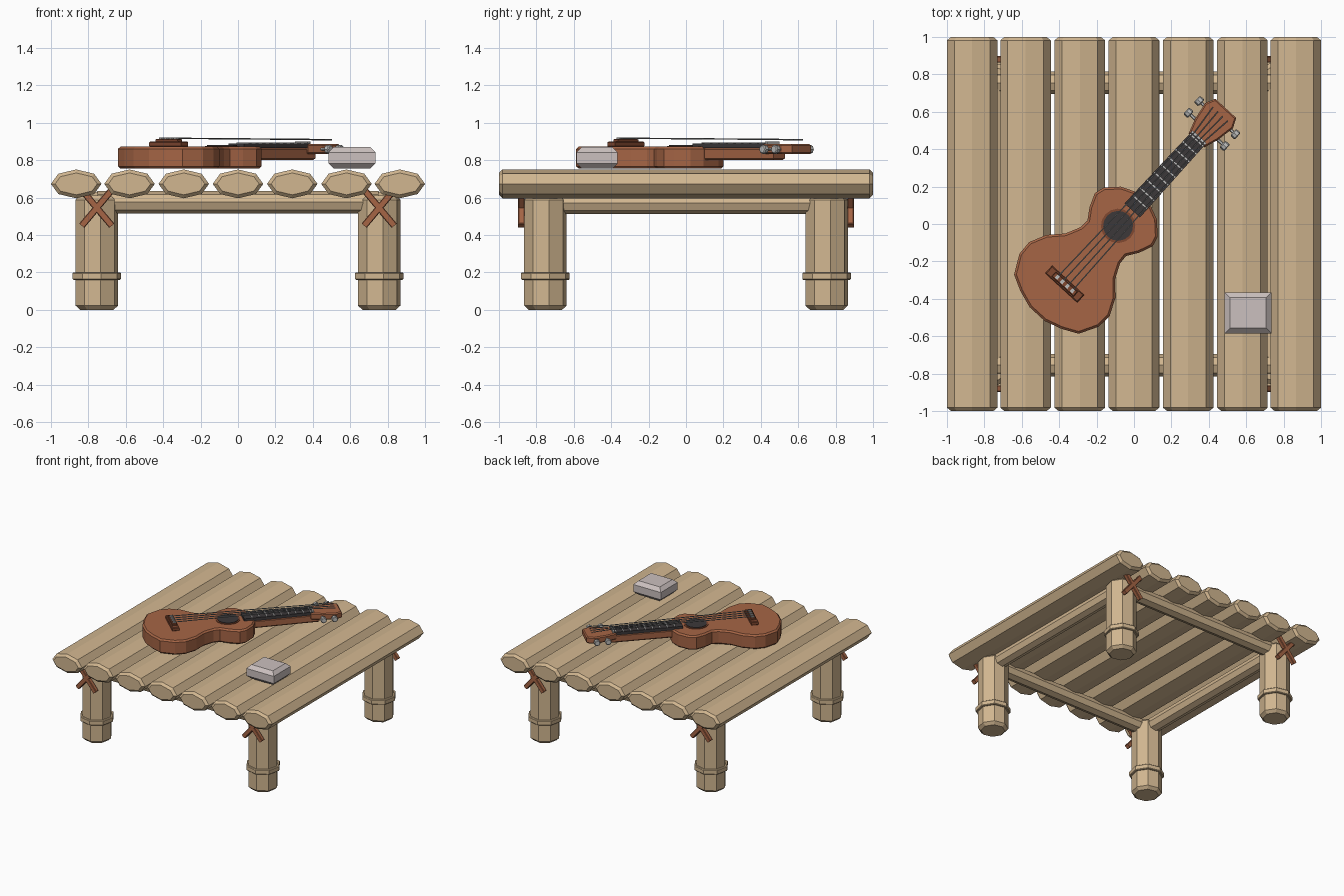
import bpy, bmesh, math
from mathutils import Matrix, Vector

cube = bpy.data.objects.get("Cube")
if cube:
    bpy.data.objects.remove(cube)


def material(name, r, g, b):
    m = bpy.data.materials.new(name)
    m.use_nodes = True
    m.diffuse_color = (r, g, b, 1)
    m.node_tree.nodes["Principled BSDF"].inputs["Base Color"].default_value = (r, g, b, 1)
    return m


LOG = material("pale log wood", .64, .47, .28)
RED = material("reddish wood", .38, .13, .06)
DARKWOOD = material("dark red wood", .22, .065, .03)
BLACK = material("dark fretboard", .045, .04, .042)
STEEL = material("string grey", .27, .28, .28)
SILVER = material("silver", .52, .52, .51)
STONE = material("pale stone", .60, .53, .52)


def prism(name, pts, z0, z1, mat, matrix=Matrix(), bevel=0):
    """Extrude an outline from z0 to z1 and chamfer the rims of both ends."""
    bm = bmesh.new()
    low = [bm.verts.new((x, y, z0)) for x, y in pts]
    high = [bm.verts.new((x, y, z1)) for x, y in pts]
    caps = [bm.faces.new(low), bm.faces.new(high)]
    n = len(pts)
    for i in range(n):
        j = (i + 1) % n
        bm.faces.new((low[i], low[j], high[j], high[i]))
    bmesh.ops.recalc_face_normals(bm, faces=bm.faces)
    if bevel:
        rims = list({e for f in caps for e in f.edges})
        bmesh.ops.bevel(bm, geom=rims, offset=bevel, segments=1, affect='EDGES')
    mesh = bpy.data.meshes.new(name)
    bm.to_mesh(mesh)
    bm.free()
    mesh.materials.append(mat)
    obj = bpy.data.objects.new(name, mesh)
    obj.matrix_world = matrix
    bpy.context.collection.objects.link(obj)
    return obj


def ring(rx, ry, n=8, turn=0):
    angles = [math.radians(turn) + math.tau * i / n for i in range(n)]
    return [(rx * math.cos(a), ry * math.sin(a)) for a in angles]


def rect(x0, x1, w0, w1=None):
    """Strip along x, tapering from half width w0 to w1."""
    w1 = w0 if w1 is None else w1
    return [(x0, -w0), (x1, -w1), (x1, w1), (x0, w0)]


def rod(name, a, b, r, mat, n=6, bevel=0):
    a, b = Vector(a), Vector(b)
    d = b - a
    m = Matrix.Translation(a) @ d.to_track_quat('Z', 'Y').to_matrix().to_4x4()
    return prism(name, ring(r, r, n), 0, d.length, mat, m, bevel)


# Table top logs, lying along y
along_y = Matrix.Rotation(math.radians(90), 4, 'X')
for i, x in enumerate((-.865, -.58, -.29, 0, .29, .58, .865)):
    prism(f"top_log_{i + 1}", ring(.135, .077), -1, 1, LOG,
          Matrix.Translation((x, 0, .673)) @ along_y, .018)

# Rails under the top
for s in (-1, 1):
    rod("cross_rail", (-.75, s * .755, .575), (.75, s * .755, .575), .06, LOG, 8)
    rod("side_rail", (s * .755, -.75, .572), (s * .755, .75, .572), .06, LOG, 8)

# Legs with a raised band and crossed lashings
for sx in (-1, 1):
    for sy in (-1, 1):
        place = Matrix.Translation((sx * .755, sy * .752, 0))
        prism("leg", ring(.115, .115, turn=10), 0, .61, LOG, place, .022)
        prism("leg_band", ring(.132, .132, turn=10), .16, .2, LOG, place, .005)
        for tilt in (-1, 1):
            m = (Matrix.Translation((sx * .755, sy * .88, .545))
                 @ Matrix.Rotation(math.radians(tilt * 50), 4, 'Y'))
            prism("lashing", rect(-.125, .125, .017), -.018, .018, RED, m, .004)

# Stone block
prism("stone", [(-.125, -.11), (.125, -.11), (.125, .11), (-.125, .11)], .755, .87, STONE,
      Matrix.Translation((.61, -.475, 0)), .028)

# Instrument frame: origin at the sound hole, x toward the head
G = Matrix.Translation((-.085, -.01, 0)) @ Matrix.Rotation(math.radians(47.5), 4, 'Z')

# Body from a mirrored half outline
half = [(.195, .06), (.165, .13), (.1, .195), (.045, .21), (-.03, .18), (-.09, .14),
        (-.14, .143), (-.22, .18), (-.295, .25), (-.385, .292), (-.467, .288),
        (-.568, .234), (-.61, .15), (-.64, .055)]
outline = half + [(u, -v) for u, v in reversed(half)]
prism("body", outline, .755, .872, RED, G, .012)

# Sound hole
prism("hole_rim", ring(.092, .092, 16), .87, .876, DARKWOOD, G)
prism("hole", ring(.08, .08, 16), .87, .88, BLACK, G)

# Neck, fretboard and frets
prism("neck", rect(.15, .69, .052, .045), .8, .866, RED, G, .01)
prism("fretboard", rect(.112, .64, .056, .05), .865, .89, BLACK, G)
for i in range(9):
    u = .17 + i * .056
    prism("fret", rect(u, u + .007, .05), .888, .894, SILVER, G)
prism("nut", rect(.632, .646, .05), .865, .9, SILVER, G)

# Head
head = [(.62, .056), (.70, .083), (.80, .1), (.852, .076)]
prism("head", head + [(u, -v) for u, v in reversed(head)], .832, .885, RED, G, .008)

# Tuning pegs
for s in (-1, 1):
    for u in (.70, .785):
        rod("peg_stem", G @ Vector((u, s * .06, .858)), G @ Vector((u, s * .125, .858)),
            .009, SILVER)
        rod("peg_knob", G @ Vector((u, s * .115, .858)), G @ Vector((u, s * .148, .858)),
            .024, SILVER, 8, .005)

# Bridge with two tiers
prism("bridge", rect(-.45, -.395, .116), .87, .9, DARKWOOD, G, .005)
prism("bridge_saddle", rect(-.44, -.405, .08), .895, .913, DARKWOOD, G, .004)

# Strings and their bridge pins
for k in (-1.5, -.5, .5, 1.5):
    prism("bridge_pin", [(-.432, k * .036 - .009), (-.41, k * .036 - .009),
                         (-.41, k * .036 + .009), (-.432, k * .036 + .009)],
          .91, .92, SILVER, G)
    a, b = G @ Vector((-.42, k * .036, .917)), G @ Vector((.65, k * .024, .911))
    rod("string", a, b, .0035, STEEL, 5)
    rod("string_end", b, G @ Vector((.81, k * .036, .909)), .0035, STEEL, 5)
